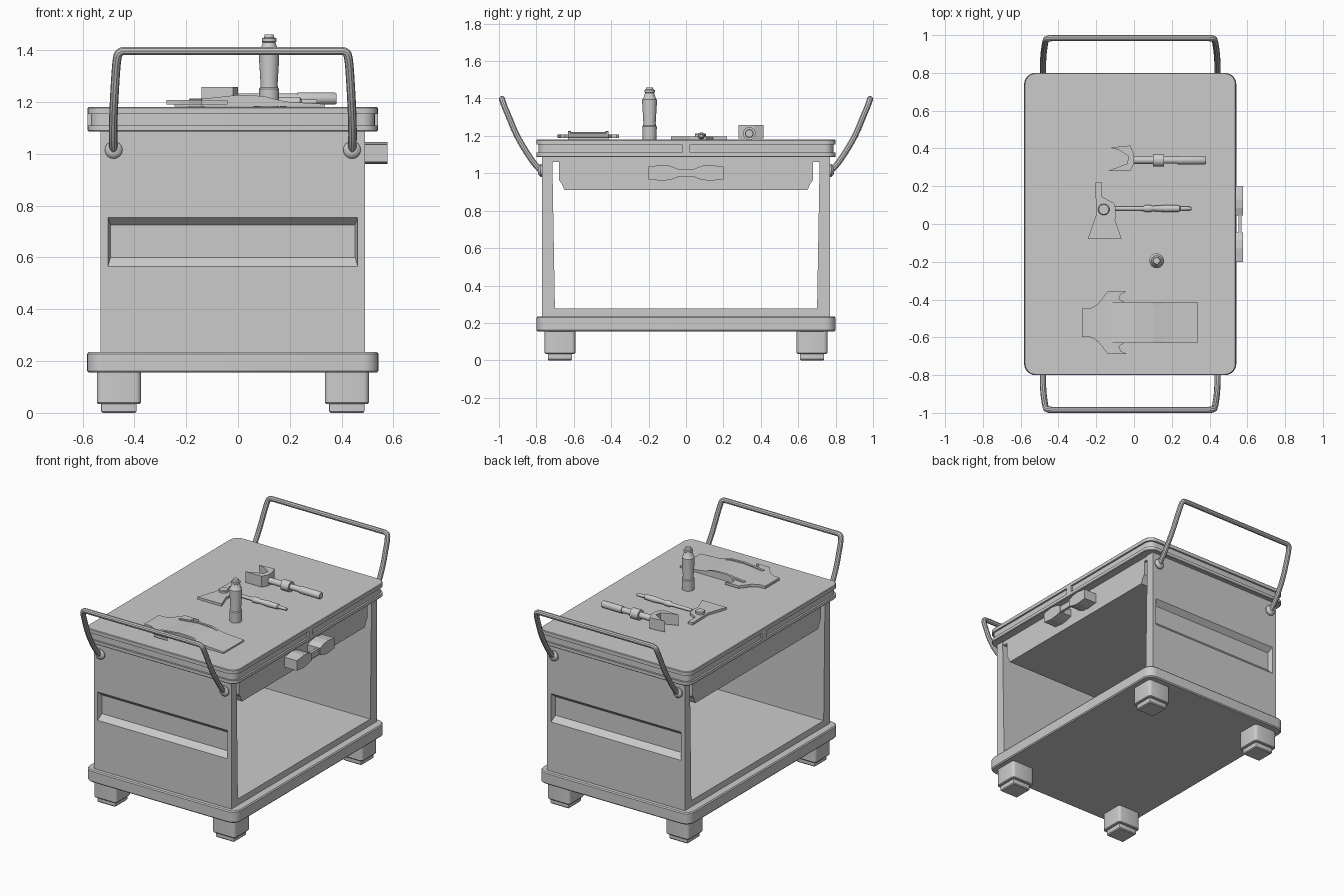
import bpy, bmesh, math
from mathutils import Vector

if "Cube" in bpy.data.objects:
    bpy.data.objects.remove(bpy.data.objects["Cube"], do_unlink=True)

CX = -0.02      # middle of the cabinet in x
TOP = 1.18      # height of the work surface

grey = bpy.data.materials.new("plain_grey")
grey.use_nodes = True
grey.diffuse_color = (0.6, 0.6, 0.6, 1)
grey.node_tree.nodes["Principled BSDF"].inputs["Base Color"].default_value = (0.6, 0.6, 0.6, 1)


def finish(obj, smooth):
    obj.data.materials.append(grey)
    if smooth:
        bpy.ops.object.select_all(action="DESELECT")
        obj.select_set(True)
        bpy.context.view_layer.objects.active = obj
        bpy.ops.object.shade_smooth_by_angle(angle=math.radians(35))
    return obj


def loft(name, rings, smooth=False):
    """Skin a list of equal point rings and cap both ends."""
    bm = bmesh.new()
    loops = [[bm.verts.new(p) for p in ring] for ring in rings]
    count = len(loops[0])
    for a, b in zip(loops, loops[1:]):
        for i in range(count):
            j = (i + 1) % count
            bm.faces.new((a[i], a[j], b[j], b[i]))
    bm.faces.new(loops[0])
    bm.faces.new(loops[-1])
    bmesh.ops.recalc_face_normals(bm, faces=bm.faces)
    mesh = bpy.data.meshes.new(name)
    bm.to_mesh(mesh)
    bm.free()
    obj = bpy.data.objects.new(name, mesh)
    bpy.context.collection.objects.link(obj)
    return finish(obj, smooth)


def prism(name, outline, low, high, axis="z"):
    """Extrude a flat outline along one axis."""
    place = {"x": lambda a, b, t: (t, a, b),
             "y": lambda a, b, t: (a, t, b),
             "z": lambda a, b, t: (a, b, t)}[axis]
    return loft(name, [[place(a, b, t) for a, b in outline] for t in (low, high)])


def box(name, x0, x1, y0, y1, z0, z1):
    return prism(name, [(x0, y0), (x1, y0), (x1, y1), (x0, y1)], z0, z1)


def lathe(name, origin, axis, profile, sides=24):
    """Turn (distance, radius) pairs around an axis."""
    axis = Vector(axis)
    u = axis.orthogonal().normalized()
    v = axis.cross(u)
    rings = []
    for dist, rad in profile:
        rings.append([Vector(origin) + axis * dist
                      + (u * math.cos(t) + v * math.sin(t)) * rad
                      for t in (2 * math.pi * i / sides for i in range(sides))])
    return loft(name, rings, True)


def slab(name, cx, cy, hx, hy, radius, levels, steps=6):
    """Rounded rectangle stacked through (height, inset) levels."""
    rings = []
    for z, inset in levels:
        r = max(radius - inset, 0.004)
        ring = []
        for q, (sx, sy) in enumerate(((1, 1), (-1, 1), (-1, -1), (1, -1))):
            for k in range(steps + 1):
                t = math.pi / 2 * (q + k / steps)
                ring.append((cx + sx * (hx - inset - r) + r * math.cos(t),
                             cy + sy * (hy - inset - r) + r * math.sin(t), z))
        rings.append(ring)
    return loft(name, rings, True)


# Base board, raised floor and grooved worktop
slab("base_board", CX, 0, 0.562, 0.80, 0.06,
     [(0.155, 0.006), (0.162, 0), (0.228, 0), (0.235, 0.006)])
box("cabinet_floor", CX - 0.51, CX + 0.51, -0.71, 0.71, 0.23, 0.277)
slab("worktop", CX, 0, 0.56, 0.80, 0.06,
     [(1.086, 0.004), (1.09, 0), (1.11, 0), (1.11, 0.012), (1.153, 0.012),
      (1.153, 0), (1.176, 0), (TOP, 0.004)])
for s in (-1, 1):
    x = CX + s * 0.554
    box("groove_bridge", x - 0.006, x + 0.006, -0.022, 0.022, 1.105, 1.158)

# Feet with a smaller pad below
for sx in (-1, 1):
    for sy in (-1, 1):
        slab("foot", CX + sx * 0.44, sy * 0.674, 0.085, 0.082, 0.02,
             [(0, 0.022), (0.006, 0.017), (0.035, 0.017), (0.035, 0.004),
              (0.04, 0), (0.16, 0)], 3)


# End walls with a sloped recess on the outside
def wall_ring(half, z0, z1, y0, y1):
    return [(CX - half, y0, z0), (CX + half, y0, z0),
            (CX + half, y1, z1), (CX - half, y1, z1)]


for s in (-1, 1):
    loft("end_wall", [wall_ring(0.51, 0.23, 1.09, s * 0.70, s * 0.715),
                      wall_ring(0.51, 0.23, 1.09, s * 0.77, s * 0.77),
                      wall_ring(0.482, 0.565, 0.755, s * 0.77, s * 0.77),
                      wall_ring(0.472, 0.60, 0.725, s * 0.737, s * 0.737)])

# Drawer box hanging under the worktop
box("drawer_rail", CX - 0.505, CX + 0.505, -0.72, 0.72, 1.06, 1.09)
half = [(0.68, 1.09), (0.68, 0.965), (0.665, 0.945), (0.65, 0.91)]
prism("drawer", half + [(-y, z) for y, z in reversed(half)],
      CX - 0.505, CX + 0.505, "x")

# Drawer pull: two grips joined by a thin bar
for s in (-1, 1):
    grip = [(0.2, 1.035), (0.13, 1.045), (0.085, 1.04), (0.045, 1.025),
            (0.045, 0.978), (0.085, 0.965), (0.13, 0.96), (0.2, 0.968)]
    prism("drawer_grip", [(s * y, z) for y, z in grip], 0.48, 0.577, "x")
box("drawer_pull_bar", 0.553, 0.57, -0.06, 0.06, 0.982, 1.022)

# Push handles with wall collars
leg = [(0.46, 0.765, 1.005), (0.462, 0.80, 1.035), (0.462, 0.855, 1.115),
       (0.458, 0.91, 1.21), (0.452, 0.95, 1.31), (0.448, 0.972, 1.36),
       (0.44, 0.984, 1.397), (0.39, 0.984, 1.397)]
for s in (-1, 1):
    path = leg + [(-x, y, z) for x, y, z in reversed(leg)]
    curve = bpy.data.curves.new("push_handle", "CURVE")
    curve.dimensions = "3D"
    curve.bevel_depth = 0.0165
    curve.bevel_resolution = 3
    curve.use_fill_caps = True
    spline = curve.splines.new("NURBS")
    spline.points.add(len(path) - 1)
    for point, (x, y, z) in zip(spline.points, path):
        point.co = (CX + x, s * y, z, 1)
    spline.order_u = 3
    spline.use_endpoint_u = True
    spline.resolution_u = 6
    handle = bpy.data.objects.new("push_handle", curve)
    bpy.context.collection.objects.link(handle)
    bpy.ops.object.select_all(action="DESELECT")
    handle.select_set(True)
    bpy.context.view_layer.objects.active = handle
    bpy.ops.object.convert(target="MESH")
    finish(bpy.context.view_layer.objects.active, True)
    for sx in (-1, 1):
        lathe("handle_collar", (CX + sx * 0.46, s * 0.765, 1.015), (0, s, 0),
              [(0, 0.034), (0.012, 0.034), (0.022, 0.026), (0.026, 0.015)], 16)

# Upright turned tool
lathe("turned_tool", (0.12, -0.195, TOP), (0, 0, 1),
      [(0, 0.037), (0.07, 0.039), (0.075, 0.034), (0.09, 0.033), (0.19, 0.039),
       (0.215, 0.039), (0.22, 0.034), (0.25, 0.024), (0.253, 0.028),
       (0.265, 0.028), (0.268, 0.021), (0.28, 0.017)])

# Wrench: open jaw, rod and ring
prism("wrench_jaw", [(-0.127, 0.405), (-0.02, 0.415), (0, 0.365), (0, 0.32),
                     (-0.02, 0.28), (-0.14, 0.28), (-0.075, 0.305),
                     (-0.035, 0.32), (-0.03, 0.36), (-0.075, 0.39)],
      1.185, 1.258)
lathe("wrench_rod", (-0.02, 0.338, 1.213), (1, 0, 0),
      [(0, 0.02), (0.12, 0.02), (0.12, 0.034), (0.178, 0.034), (0.178, 0.019),
       (0.25, 0.019), (0.25, 0.023), (0.395, 0.023), (0.4, 0.02)], 20)

# Hatchet: flat head, round hub and turned handle
prism("hatchet_head", [(-0.205, 0.22), (-0.17, 0.22), (-0.17, 0.145),
                       (-0.105, 0.11), (-0.095, 0.06), (-0.1, 0.02),
                       (-0.065, -0.08), (-0.245, -0.08), (-0.2, 0.05)],
      1.182, 1.198)
lathe("hatchet_hub", (-0.16, 0.077, TOP), (0, 0, 1), [(0, 0.03), (0.03, 0.03), (0.034, 0.026)])
lathe("hatchet_handle", (-0.1, 0.082, 1.2), (1, 0, 0),
      [(0, 0.01), (0.15, 0.012), (0.16, 0.019), (0.19, 0.019), (0.2, 0.014),
       (0.27, 0.019), (0.34, 0.017), (0.345, 0.011), (0.405, 0.009)], 16)

# Flat scraper: sloped blade, flared claws and raised edge strips
MID = -0.522
prism("scraper_body", [(-0.14, 1.182), (0.335, 1.182), (0.335, 1.192), (0.2, 1.2),
                       (0.1, 1.216), (0, 1.22), (-0.14, 1.205)],
      MID - 0.108, MID + 0.108, "y")
claw = [(-0.275, 0.075), (-0.225, 0.078), (-0.19, 0.1), (-0.14, 0.165), (-0.04, 0.165),
        (-0.07, 0.15), (-0.08, 0.125), (-0.05, 0.108)]
prism("scraper_claws", [(x, MID + y) for x, y in claw]
      + [(x, MID - y) for x, y in reversed(claw)], 1.19, 1.207)
for s in (-1, 1):
    y = MID + s * 0.1
    prism("scraper_edge", [(-0.14, 1.2), (0.2, 1.195), (0.1, 1.223),
                           (0, 1.227), (-0.14, 1.212)], y - 0.008, y + 0.008, "y")
